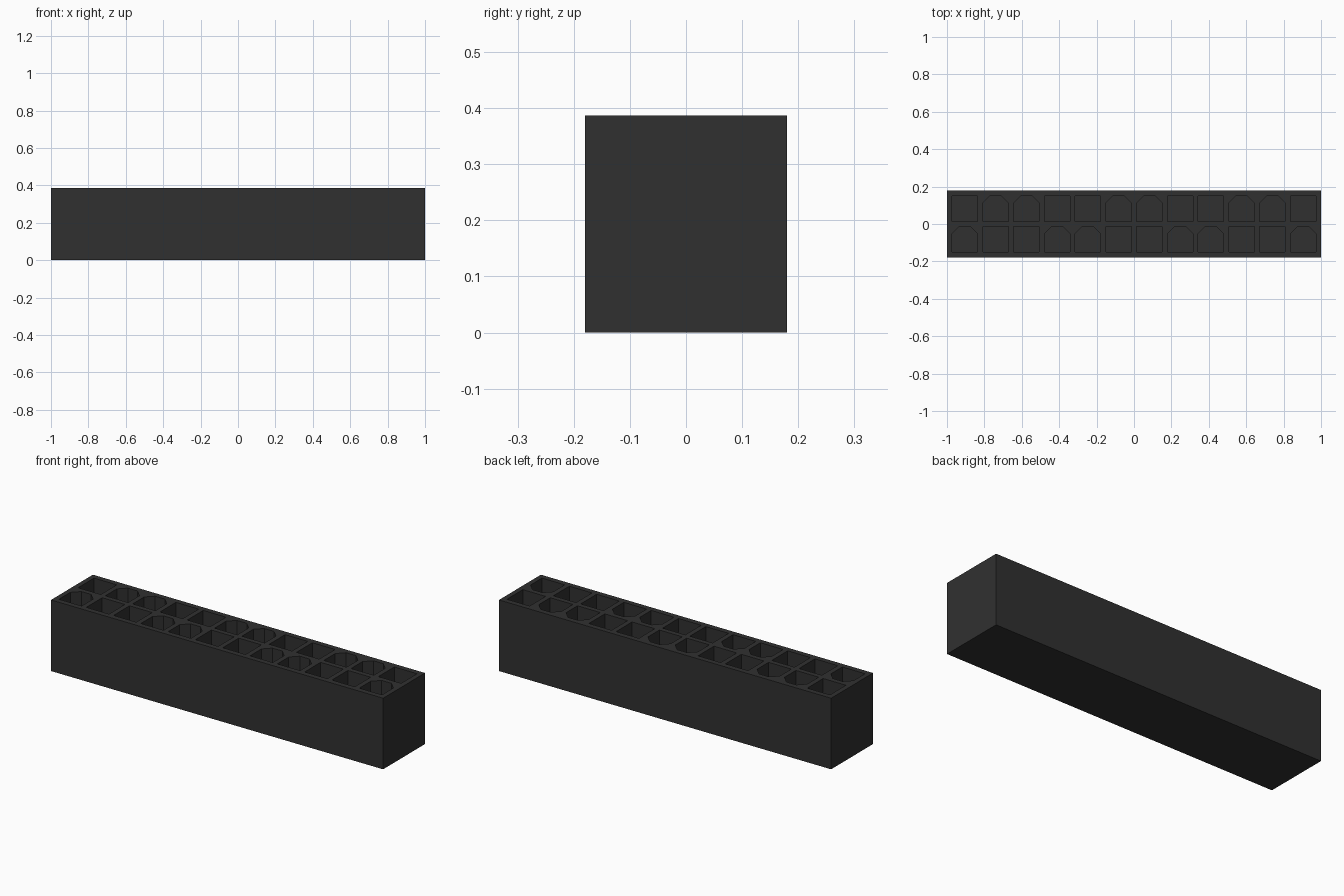
import bpy, bmesh

if "Cube" in bpy.data.objects:
    bpy.data.objects.remove(bpy.data.objects["Cube"])

LENGTH, WIDTH, HEIGHT = 2.0, 0.36, 0.387
PITCH, HALF, CHAMFER, FLOOR = 0.1644, 0.0685, 0.039, 0.04
COLUMNS = 12


def new_object(name, bm):
    bmesh.ops.recalc_face_normals(bm, faces=bm.faces)
    mesh = bpy.data.meshes.new(name)
    bm.to_mesh(mesh)
    bm.free()
    obj = bpy.data.objects.new(name, mesh)
    bpy.context.collection.objects.link(obj)
    return obj


def add_prism(bm, outline, z0, z1):
    low = [bm.verts.new((x, y, z0)) for x, y in outline]
    high = [bm.verts.new((x, y, z1)) for x, y in outline]
    bm.faces.new(low[::-1])
    bm.faces.new(high)
    n = len(outline)
    for i in range(n):
        j = (i + 1) % n
        bm.faces.new((low[i], low[j], high[j], high[i]))


def socket_outline(cx, cy, keyed):
    h, c = HALF, CHAMFER
    pts = [(-h, -h), (h, -h)]
    # keyed sockets have both back corners cut off
    pts += [(h, h - c), (h - c, h), (c - h, h), (-h, h - c)] if keyed else [(h, h), (-h, h)]
    return [(cx + x, cy + y) for x, y in pts]


# Housing block
bm = bmesh.new()
x, y = LENGTH / 2, WIDTH / 2
add_prism(bm, [(-x, -y), (x, -y), (x, y), (-x, y)], 0, HEIGHT)
housing = new_object("connector_housing", bm)

# Socket cutters: two rows, keyed shapes alternating in pairs
bm = bmesh.new()
for row, cy in enumerate((PITCH / 2, -PITCH / 2)):
    for col in range(COLUMNS):
        keyed = (col % 4 in (1, 2)) == (row == 0)
        cx = (col - (COLUMNS - 1) / 2) * PITCH
        add_prism(bm, socket_outline(cx, cy, keyed), FLOOR, HEIGHT + 0.1)
cutter = new_object("socket_cutter", bm)
cutter.hide_render = True

# Cut the sockets into the block
mod = housing.modifiers.new("sockets", 'BOOLEAN')
mod.operation = 'DIFFERENCE'
mod.solver = 'EXACT'
mod.object = cutter
bpy.context.view_layer.objects.active = housing
bpy.ops.object.modifier_apply(modifier=mod.name)
bpy.data.objects.remove(cutter)

# Black plastic
mat = bpy.data.materials.new("black_plastic")
mat.diffuse_color = (0.03, 0.03, 0.03, 1)
mat.use_nodes = True
mat.node_tree.nodes["Principled BSDF"].inputs["Base Color"].default_value = mat.diffuse_color
housing.data.materials.clear()
housing.data.materials.append(mat)
